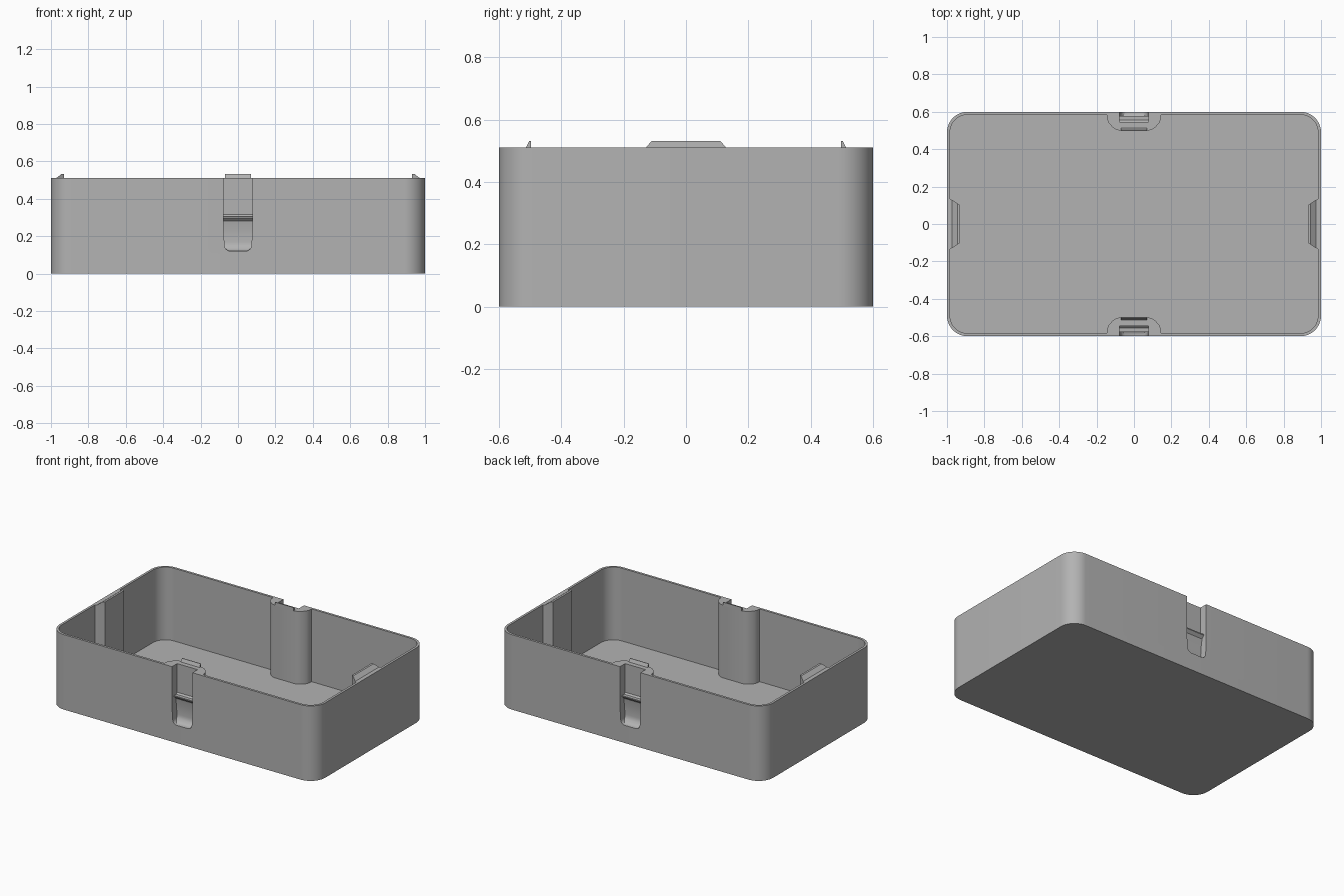
import bpy, bmesh, math
from mathutils import Matrix

if "Cube" in bpy.data.objects:
    bpy.data.objects.remove(bpy.data.objects["Cube"])

HEIGHT, WALL, FLOOR = 0.51, 0.016, 0.015

grey = bpy.data.materials.new("plain grey")
grey.use_nodes = True
grey.diffuse_color = (0.45, 0.45, 0.45, 1)
grey.node_tree.nodes["Principled BSDF"].inputs["Base Color"].default_value = grey.diffuse_color


def make_object(name, bm):
    bmesh.ops.recalc_face_normals(bm, faces=bm.faces)
    mesh = bpy.data.meshes.new(name)
    bm.to_mesh(mesh)
    bm.free()
    mesh.materials.append(grey)
    obj = bpy.data.objects.new(name, mesh)
    bpy.context.collection.objects.link(obj)
    return obj


def loft(name, bottom, top):
    """Solid between two matching loops of 3D points."""
    bm = bmesh.new()
    a = [bm.verts.new(p) for p in bottom]
    b = [bm.verts.new(p) for p in top]
    bm.faces.new(a)
    bm.faces.new(b)
    n = len(a)
    for i in range(n):
        bm.faces.new((a[i], a[(i + 1) % n], b[(i + 1) % n], b[i]))
    return make_object(name, bm)


def prism_z(name, pts, z0, z1):
    return loft(name, [(x, y, z0) for x, y in pts], [(x, y, z1) for x, y in pts])


def arc(cx, cy, r, start, steps=12):
    angles = [math.radians(start + 90 * i / steps) for i in range(steps + 1)]
    return [(cx + r * math.cos(t), cy + r * math.sin(t)) for t in angles]


def boolean(target, cutter, operation):
    mod = target.modifiers.new("cut", "BOOLEAN")
    mod.object, mod.operation, mod.solver = cutter, operation, "EXACT"
    bpy.context.view_layer.objects.active = target
    bpy.ops.object.modifier_apply(modifier=mod.name)
    bpy.data.objects.remove(cutter)


# Half outlines, each turned half a revolution to complete the plan
def turned(pts):
    return pts + [(-x, -y) for x, y in pts]


R = 0.11
outer = turned(arc(1 - R, 0.6 - R, R, 0) + arc(R - 1, 0.6 - R, R, 90))
ix, iy, ir = 1 - WALL, 0.6 - WALL, R - WALL
side_boss = [(ix, -0.135), (0.975, -0.13), (0.93, -0.1),
             (0.93, 0.1), (0.975, 0.13), (ix, 0.135)]
half_latch = [(0.145, iy), (0.143, 0.558), (0.135, 0.54), (0.115, 0.518),
              (0.1, 0.507), (0.08, 0.5)]
latch_boss = half_latch + [(-x, y) for x, y in reversed(half_latch)]
inner = turned(side_boss + arc(ix - ir, iy - ir, ir, 0) + latch_boss
               + arc(ir - ix, iy - ir, ir, 90))

# Tray with thin walls and bosses left standing inside
tray = prism_z("tray", outer, 0, HEIGHT)
boolean(tray, prism_z("cavity", inner, FLOOR, HEIGHT + 0.2), "DIFFERENCE")

# Latch slots: a ridge and a curved scoop, with rounded lower corners
slot_profile = [(-0.65, 0.6), (-0.545, 0.6), (-0.545, 0.315), (-0.555, 0.305),
                (-0.578, 0.305), (-0.578, 0.298), (-0.56, 0.28), (-0.552, 0.23)]
slot_profile += [(-0.6 + 0.048 * math.cos(t), 0.17 - 0.05 * math.sin(t))
                 for t in [math.radians(15 * i) for i in range(7)]] + [(-0.65, 0.12)]
slot_face = [(0.077, 0.7), (-0.077, 0.7), (-0.077, 0.23)]
slot_face += arc(-0.04, 0.152, 0.032, 180, 6) + arc(0.04, 0.152, 0.032, 270, 6) + [(0.077, 0.23)]

for angle in (0, math.pi):
    slot = loft("slot", [(-0.1, y, z) for y, z in slot_profile],
                [(0.1, y, z) for y, z in slot_profile])
    boolean(slot, loft("slot_face", [(x, -0.7, z) for x, z in slot_face],
                       [(x, -0.5, z) for x, z in slot_face]), "INTERSECT")
    slot.data.transform(Matrix.Rotation(angle, 4, "Z"))
    boolean(tray, slot, "DIFFERENCE")

# Snap lips standing on the rim of every boss
z0, z1 = HEIGHT - 0.002, HEIGHT + 0.022
for side, s in (("left", 1), ("right", -1)):
    low = [(0.93, -0.1), (0.975, -0.13), (0.975, 0.13), (0.93, 0.1)]
    high = [(0.93, -0.1), (0.944, -0.11), (0.944, 0.11), (0.93, 0.1)]
    loft(side + "_lip", [(s * x, y, z0) for x, y in low],
         [(s * x, y, z1) for x, y in high])
for side, s in (("back", 1), ("front", -1)):
    low = [(-0.07, 0.498), (0.07, 0.498), (0.07, 0.514), (-0.07, 0.514)]
    high = [(-0.07, 0.498), (0.07, 0.498), (0.07, 0.503), (-0.07, 0.503)]
    loft(side + "_lip", [(x, s * y, z0) for x, y in low],
         [(x, s * y, z1) for x, y in high])

# Smooth round corners, keeping the edges crisp
bpy.ops.object.select_all(action="DESELECT")
tray.select_set(True)
bpy.context.view_layer.objects.active = tray
bpy.ops.object.shade_smooth_by_angle(angle=math.radians(25))
